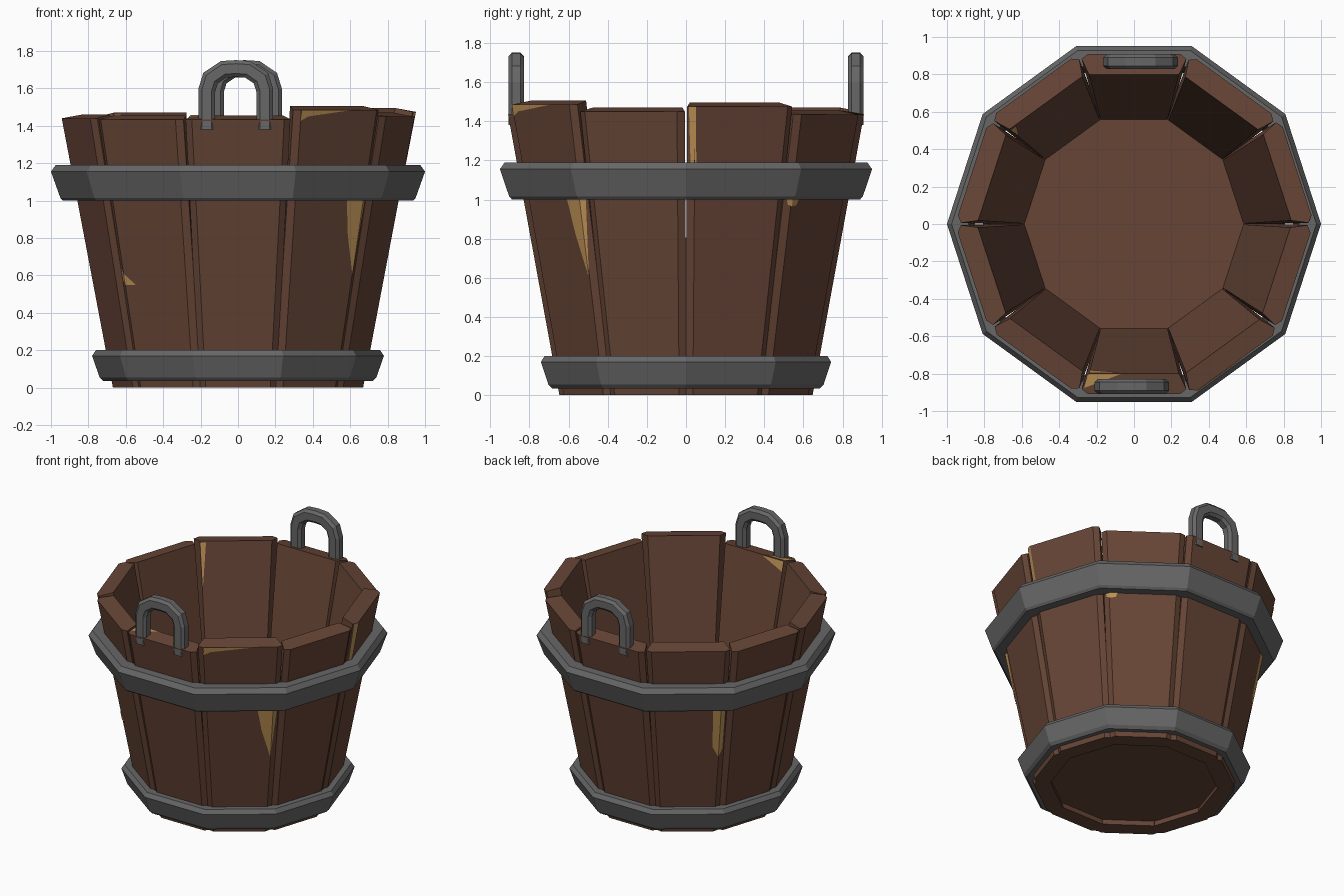
import bpy, bmesh, math
from mathutils import Vector

if "Cube" in bpy.data.objects:
    bpy.data.objects.remove(bpy.data.objects["Cube"])

TAN = math.tan(math.radians(18))


def material(name, rgb):
    m = bpy.data.materials.new(name)
    m.diffuse_color = (*rgb, 1)
    m.use_nodes = True
    m.node_tree.nodes["Principled BSDF"].inputs["Base Color"].default_value = m.diffuse_color
    return m


WOOD = material("brown wood", (0.135, 0.060, 0.037))
METAL = material("grey iron", (0.135, 0.135, 0.135))
RAW = material("tan chipped wood", (0.53, 0.295, 0.095))


def finish(bm, name, mat, recalc=True):
    if recalc:
        bmesh.ops.recalc_face_normals(bm, faces=bm.faces[:])
    me = bpy.data.meshes.new(name)
    bm.to_mesh(me)
    bm.free()
    me.materials.append(mat)
    ob = bpy.data.objects.new(name, me)
    bpy.context.collection.objects.link(ob)
    return ob


def skin(bm, rings, closed=False):
    """Join equal rings of points with quads; cap the ends if open."""
    vs = [[bm.verts.new(p) for p in r] for r in rings]
    n, k = len(vs), len(vs[0])
    for i in range(n if closed else n - 1):
        a, b = vs[i], vs[(i + 1) % n]
        for j in range(k):
            bm.faces.new((a[j], a[(j + 1) % k], b[(j + 1) % k], b[j]))
    if not closed:
        bm.faces.new(vs[0][::-1])
        bm.faces.new(vs[-1])


def apothem(z):
    return 0.647 + 0.183 * z


def half_width(z):
    return apothem(z) * TAN - 0.004 - 0.008 * z


def on_stave(deg, u, d, z):
    """Point at sideways offset u, depth d behind the outer face, height z."""
    t = math.radians(deg)
    r = apothem(z) - d
    return Vector((math.cos(t) * r - math.sin(t) * u,
                   math.sin(t) * r + math.cos(t) * u, z))


# Staves: tapered planks with chamfered outer edges and uneven tops
THICK, CH, CHD = 0.115, 0.033, 0.028
HEIGHTS = {270: 1.45, 306: 1.50, 342: 1.465, 18: 1.49, 54: 1.45,
           90: 1.45, 126: 1.465, 162: 1.45, 198: 1.455, 234: 1.45}
for deg, h in HEIGHTS.items():
    bm = bmesh.new()
    rings = []
    for z, rise in ((0.0, 0.0), (h - 0.015, 0.02)):
        w = half_width(z)
        wi = (apothem(z) - THICK) * TAN - 0.001 - 0.012 * z
        half = [(w - CH, 0, z), (w, CHD, z), (wi, THICK, z + rise)]
        prof = half + [(-u, d, zz) for u, d, zz in reversed(half)]
        rings.append([on_stave(deg, *p) for p in prof])
    skin(bm, rings)
    finish(bm, "stave_%d" % deg, WOOD)

# Floor disc
bm = bmesh.new()
skin(bm, [[(r * math.cos(k * math.pi / 5), r * math.sin(k * math.pi / 5), z)
           for k in range(10)] for r, z in ((0.585, 0.04), (0.605, 0.14))])
finish(bm, "floor", WOOD)


# Iron hoops: ten-sided flared bands
def hoop(name, prof):
    bm = bmesh.new()
    skin(bm, [[(r * math.cos(k * math.pi / 5), r * math.sin(k * math.pi / 5), z)
               for r, z in prof] for k in range(10)], closed=True)
    finish(bm, name, METAL)


hoop("upper_hoop", [(0.85, 1.0), (0.935, 1.0), (0.95, 1.015), (1.0, 1.155),
                    (0.975, 1.19), (0.885, 1.19)])
hoop("lower_hoop", [(0.67, 0.035), (0.72, 0.035), (0.74, 0.055), (0.78, 0.17),
                    (0.76, 0.20), (0.70, 0.20)])


# Handles: chamfered bar swept along an arch
def handle(name, cx, cy):
    half = [(0.155, 1.38), (0.155, 1.59), (0.135, 1.655), (0.065, 1.702)]
    path = [Vector(p) for p in half + [(0, 1.706)] +
            [(-x, z) for x, z in reversed(half)]]
    sec = [(0.045, 0.022), (0.026, 0.04), (-0.026, 0.04), (-0.045, 0.022),
           (-0.045, -0.022), (-0.026, -0.04), (0.026, -0.04), (0.045, -0.022)]
    rings = []
    for i, p in enumerate(path):
        d0 = (p - path[max(i - 1, 0)]).normalized() if i else Vector((0, 1))
        d1 = (path[i + 1] - p).normalized() if i < len(path) - 1 else d0
        d = (d0 + d1).normalized()
        nrm = Vector((d.y, -d.x)) / max(d.dot(d1), 0.5)
        rings.append([(cx + p.x + nrm.x * a, cy + b, p.y + nrm.y * a)
                      for a, b in sec])
    bm = bmesh.new()
    skin(bm, rings)
    finish(bm, name, METAL)


handle("front_handle", -0.012, -0.868)
handle("back_handle", 0.035, 0.868)


# Chips: thin tan patches lying on the staves
def chip(name, deg, polys, facing="out"):
    t = math.radians(deg)
    n = Vector((math.cos(t), math.sin(t), 0))
    want = {"out": n, "in": -n, "up": Vector((0, 0, 1))}[facing]
    bm = bmesh.new()
    for poly in polys:
        pts = []
        for p in poly:
            u, z = p[0], p[-1]
            if facing == "out":
                d = max(0, abs(u) - half_width(z) + CH) * CHD / CH - 0.004
            elif facing == "in":
                d = THICK + 0.004
            else:
                d = p[1]
            pts.append(on_stave(deg, u, d, z))
        f = bm.faces.new([bm.verts.new(p) for p in pts])
        f.normal_update()
        if f.normal.dot(want) < 0:
            f.normal_flip()
    finish(bm, name, RAW, recalc=False)


chip("chip_front_right", 306, [
    [(0.112, 1.01), (0.222, 1.01), (0.203, 0.6), (0.143, 0.82)],
    [(0.222, 1.01), (0.25, 1.01), (0.203, 0.6)]])
chip("chip_front_left", 234, [
    [(-0.203, 0.61), (-0.13, 0.55), (-0.2, 0.55)],
    [(-0.234, 0.66), (-0.203, 0.61), (-0.2, 0.55), (-0.228, 0.57)]])
chip("chip_rim_right", 306, [
    [(-0.25, 1.425), (-0.245, 1.485), (0.09, 1.485), (-0.2, 1.45)]])
chip("chip_right_edge", 18, [
    [(-0.253, 1.19), (-0.227, 1.19), (-0.245, 1.475), (-0.276, 1.475)]])
chip("chip_back_left", 126, [
    [(0.165, 1.01), (0.222, 1.01), (0.203, 0.6), (0.165, 0.68)],
    [(0.222, 1.01), (0.25, 1.01), (0.23, 0.66), (0.203, 0.6)]])
chip("chip_back_right", 54, [
    [(-0.247, 1.01), (-0.22, 1.01), (-0.218, 0.965), (-0.24, 0.975)],
    [(-0.22, 1.01), (-0.165, 1.01), (-0.18, 0.97), (-0.218, 0.965)]])
chip("chip_inside", 126, [[(0.2, 1.46), (0.24, 1.46), (0.222, 1.15)]], "in")
chip("chip_rim_front", 270, [
    [(-0.25, 0.112, 1.459), (-0.07, 0.112, 1.459), (-0.265, 0.035, 1.445)]], "up")
chip("chip_rim_front_inside", 270, [
    [(-0.24, 1.45), (-0.07, 1.45), (-0.235, 1.38)]], "in")
